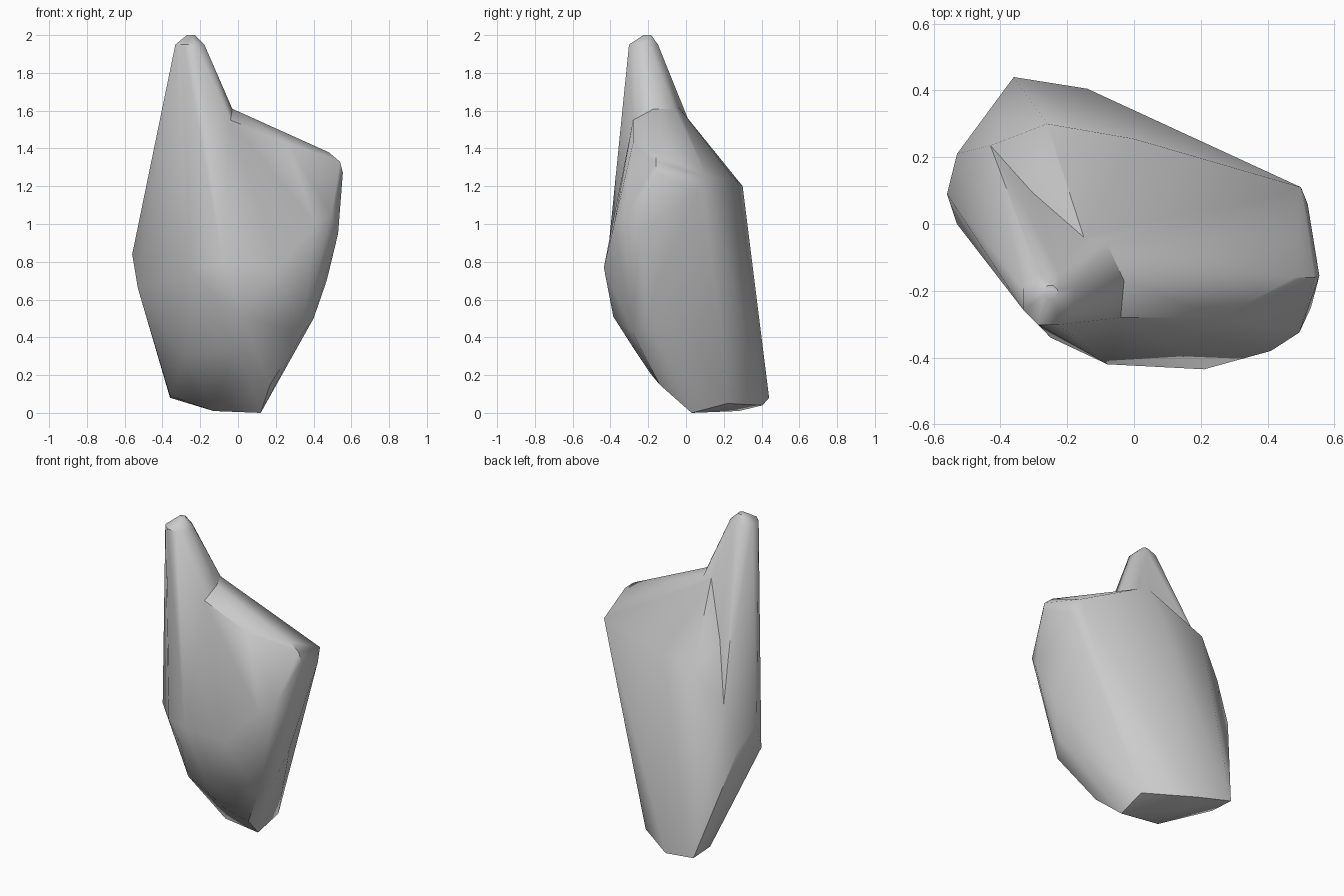
import bpy, bmesh, math

if "Cube" in bpy.data.objects:
    bpy.data.objects.remove(bpy.data.objects["Cube"])


def hull(name, points):
    """Convex faceted solid around a few key corners."""
    bm = bmesh.new()
    for p in points:
        bm.verts.new(p)
    bmesh.ops.convex_hull(bm, input=bm.verts)
    loose = [v for v in bm.verts if not v.link_faces]
    bmesh.ops.delete(bm, geom=loose, context='VERTS')
    bmesh.ops.recalc_face_normals(bm, faces=bm.faces)
    me = bpy.data.meshes.new(name)
    bm.to_mesh(me)
    bm.free()
    ob = bpy.data.objects.new(name, me)
    bpy.context.collection.objects.link(ob)
    return ob


def ring(x, y, z, r, n=8):
    return [(x + r * math.cos(2 * math.pi * (i + .5) / n),
             y + r * math.sin(2 * math.pi * (i + .5) / n), z) for i in range(n)]


# foot and lower belly corners
foot = [(-.36, .44, .08), (-.14, .405, .04), (-.13, .28, .01), (-.13, .06, .01),
        (.12, .03, 0), (.13, .22, .05), (-.36, .27, .09)]
belly = [(-.38, .05, .36), (-.28, -.1, .3), (.05, -.19, .21), (-.02, -.27, .33),
         (.02, -.385, .51), (-.14, -.375, .64)]
# left flank
left = [(-.56, .09, .84), (-.53, .21, .76), (-.53, 0, .66), (-.08, -.42, .78),
        (-.25, -.34, .76)]
# shoulder around the base of the neck
base = [(-.03, -.17, 1.61), (-.08, -.06, 1.61), (-.15, -.04, 1.62),
        (-.04, -.28, 1.55)]
# right flank, belly facet and shoulder blade
right = [(.17, -.14, .15), (.34, -.28, .42), (.21, -.435, .77),
         (.41, -.38, 1.0), (.53, -.25, .95), (.495, -.325, 1.05),
         (.40, -.2, .5), (.47, -.15, .7), (.52, .06, 1.18), (.50, .11, 1.25),
         (.555, -.155, 1.27), (.54, -.16, 1.33), (.48, -.16, 1.38),
         (.26, -.28, 1.43)]
# upper back
back = [(-.26, .30, 1.2), (0, .255, 1.24), (-.3, .36, .66), (-.43, .235, 1.0)]
# rounded tip of the neck
tip = ring(-.255, -.225, 1.95, .083) + ring(-.25, -.205, 2.0, .022)

body = hull("body", foot + belly + left + base + right + back
            + [(-.37, -.2, 1.5)])
neck = hull("neck", foot[2:5] + belly + left + back[3:] + base + tip)

# merge neck and body into one shell
mod = body.modifiers.new("join_neck", 'BOOLEAN')
mod.operation = 'UNION'
mod.solver = 'EXACT'
mod.object = neck
bpy.context.view_layer.objects.active = body
body.select_set(True)
bpy.ops.object.modifier_apply(modifier=mod.name)
bpy.data.objects.remove(neck)
bpy.ops.object.shade_smooth_by_angle(angle=math.radians(40))
